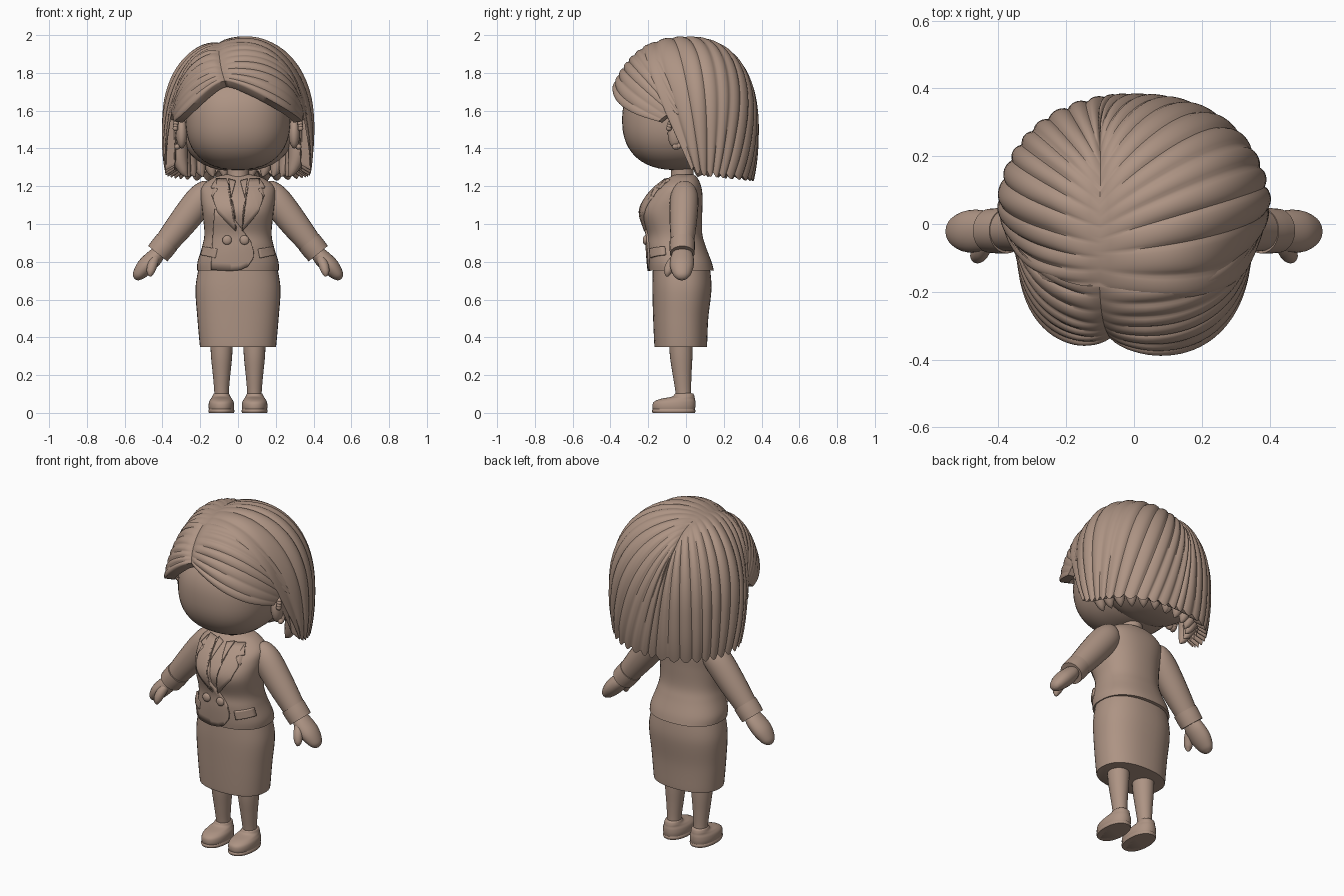
import bpy, bmesh, math
from mathutils import Vector as V

if "Cube" in bpy.data.objects:
    bpy.data.objects.remove(bpy.data.objects["Cube"])

clay = bpy.data.materials.new("clay_brown")
clay.diffuse_color = (0.42, 0.295, 0.23, 1)
clay.use_nodes = True
clay.node_tree.nodes["Principled BSDF"].inputs["Base Color"].default_value = clay.diffuse_color


def finish(name, bm, angle=40, thick=0):
    bmesh.ops.remove_doubles(bm, verts=bm.verts, dist=1e-5)
    bmesh.ops.recalc_face_normals(bm, faces=bm.faces)
    for f in bm.faces:
        f.smooth = True
    me = bpy.data.meshes.new(name)
    bm.to_mesh(me)
    bm.free()
    me.set_sharp_from_angle(angle=math.radians(angle))
    me.materials.append(clay)
    ob = bpy.data.objects.new(name, me)
    bpy.context.collection.objects.link(ob)
    if thick:
        m = ob.modifiers.new("thickness", 'SOLIDIFY')
        m.thickness, m.offset = thick, 0
    return ob


def smooth_rows(rows, n=6):
    """Catmull-Rom rows of numbers into a denser list."""
    out = []
    for i in range(len(rows) - 1):
        a, b, c, d = rows[max(i - 1, 0)], rows[i], rows[i + 1], rows[min(i + 2, len(rows) - 1)]
        for k in range(n):
            t = k / n
            out.append([0.5 * (2 * q + (r - p) * t + (2 * p - 5 * q + 4 * r - s) * t * t
                               + (3 * q - p - 3 * r + s) * t ** 3) for p, q, r, s in zip(a, b, c, d)])
    return out + [list(rows[-1])]


def spow(v, e):
    return math.copysign(abs(v) ** e, v)


def skin(name, rings, angle=40):
    bm = bmesh.new()
    vr = [[bm.verts.new(p) for p in r] for r in rings]
    n = len(vr[0])
    for a, b in zip(vr, vr[1:]):
        for i in range(n):
            bm.faces.new((a[i], a[(i + 1) % n], b[(i + 1) % n], b[i]))
    bm.faces.new(vr[0])
    bm.faces.new(vr[-1])
    return finish(name, bm, angle)


def loft(name, rows, cx=0, p=2.3, n=40):
    """Stacked rounded sections: z, half width, front y, back y."""
    rings = []
    for z, w, f, b in smooth_rows(rows):
        rings.append([(cx + w * spow(math.cos(a), 2 / p),
                       (f + b) / 2 + (b - f) / 2 * spow(math.sin(a), 2 / p), z)
                      for a in (2 * math.pi * i / n for i in range(n))])
    return skin(name, rings)


def tube(name, rows, flat=1.0, n=24, steps=6):
    """Limb along a path: x, y, z, radius; flat scales the depth."""
    pts = smooth_rows(rows, steps)
    rings = []
    for i, q in enumerate(pts):
        d = V(pts[min(i + 1, len(pts) - 1)][:3]) - V(pts[max(i - 1, 0)][:3])
        side = d.cross(V((0, 1, 0))).normalized()
        depth = side.cross(d).normalized()
        r = max(q[3], 0.002)
        rings.append([V(q[:3]) + side * r * math.cos(a) + depth * r * flat * math.sin(a)
                      for a in (2 * math.pi * k / n for k in range(n))])
    return skin(name, rings)


def blob(name, c, size, p=2.0, seg=40):
    bm = bmesh.new()
    bmesh.ops.create_uvsphere(bm, u_segments=seg, v_segments=seg // 2, radius=1)
    for v in bm.verts:
        d = v.co.normalized()
        r = sum(abs(k) ** p for k in d) ** (-1 / p)
        v.co = V([c[i] + d[i] * r * size[i] for i in range(3)])
    return finish(name, bm, 60)


# Jacket and skirt
jacket = [(.755, .216, -.195, .147), (.80, .214, -.2, .135), (.88, .19, -.205, .105), (.95, .178, -.205, .086),
          (1.06, .188, -.238, .086), (1.14, .197, -.205, .088), (1.2, .19, -.15, .08),
          (1.245, .13, -.09, .06), (1.262, .07, -.06, .04)]
loft("jacket", jacket)
loft("skirt", [(.35, .2, -.165, .11), (.365, .203, -.168, .112), (.5, .215, -.174, .118),
               (.66, .225, -.178, .135), (.78, .205, -.175, .125)])
loft("neck", [(1.2, .07, -.09, .05), (1.26, .058, -.08, .04), (1.36, .06, -.08, .04)], p=2)
dense = smooth_rows(jacket)


def jacket_front(x, z):
    z = min(max(z, dense[0][0]), dense[-1][0])
    for a, b in zip(dense, dense[1:]):
        if a[0] <= z <= b[0]:
            t = (z - a[0]) / (b[0] - a[0])
            w, f, k = [a[i] + (b[i] - a[i]) * t for i in (1, 2, 3)]
            u = min(abs(x) / w, .97)
            return (f + k) / 2 - (k - f) / 2 * (1 - u ** 2.3) ** (1 / 2.3)


def patch(name, pts, thick=.02, lift=0):
    """Cloth panel laid on the jacket front, outlined in x and z."""
    bm = bmesh.new()
    bm.faces.new([bm.verts.new((x, 0, z)) for x, z in pts])
    bmesh.ops.triangulate(bm, faces=bm.faces)
    for _ in range(3):
        bmesh.ops.subdivide_edges(bm, edges=bm.edges, cuts=1, use_grid_fill=True)
    for v in bm.verts:
        v.co.y = jacket_front(v.co.x, v.co.z) - lift
    finish(name, bm, 40, thick)


# Overlapping front panel, lapels, collar, pocket flaps and buttons
patch("front_panel", [(-.14, .758), (-.04, .752), (.01, .757), (.05, .775), (.078, .815), (.082, .85), (.07, .9),
                      (.02, .975), (-.06, 1.08), (-.12, 1.08)], .018)
for s, side in ((1, "left"), (-1, "right")):
    low = .022 if s > 0 else -.012
    patch(side + "_lapel", [(s * x, z) for x, z in (
        (.06, 1.232), (.112, 1.234), (.14, 1.19), (.102, 1.178), (.133, 1.14), (.105, 1.06),
        (low * s, .965), (.035, 1.1))], .022, .003)
    patch(side + "_shirt_collar", [(s * x, z) for x, z in ((.012, 1.225), (.05, 1.235), (.036, 1.14))], .014)
    patch(side + "_pocket_flap", [(s * x, z) for x, z in (
        (.105, .868), (.18, .88), (.192, .835), (.115, .82))], .022)
    bx = -.012 + s * .046
    blob(side + "_button", (bx, jacket_front(bx, .915) - .014, .915), (.025, .013, .025), seg=20)

for s, side in ((1, "left"), (-1, "right")):
    # Arms
    tube(side + "_sleeve", [(s * .14, -.005, 1.18, .05), (s * .165, -.007, 1.165, .07), (s * .21, -.01, 1.115, .08),
                            (s * .3, -.015, 1.0, .075), (s * .405, -.02, .868, .06)], .95)
    tube(side + "_cuff", [(s * .375, -.02, .905, .067), (s * .4, -.02, .874, .067), (s * .425, -.02, .843, .065)], 1)
    tube(side + "_hand", [(s * .41, -.02, .86, .035), (s * .445, -.02, .82, .045), (s * .49, -.022, .775, .046),
                          (s * .525, -.022, .733, .034), (s * .539, -.022, .712, .018), (s * .543, -.022, .706, .002)], 1.35)
    tube(side + "_thumb", [(s * .435, -.05, .825, .022), (s * .452, -.08, .785, .026), (s * .462, -.095, .75, .022),
                           (s * .465, -.1, .727, .01), (s * .466, -.101, .722, .002)])
    # Legs and shoes
    loft(side + "_leg", [(.06, .038, -.05, .03), (.12, .039, -.057, .027), (.2, .046, -.07, .029),
                         (.3, .056, -.085, .034), (.4, .06, -.09, .035)], s * .087, 2, 24)
    loft(side + "_shoe", [(0, .056, -.16, .035), (.012, .064, -.173, .045), (.035, .068, -.178, .05),
                          (.058, .065, -.17, .05), (.074, .056, -.135, .047), (.086, .048, -.075, .045),
                          (.1, .042, -.06, .04), (.104, .036, -.05, .03)], s * .088, 2.2, 32)
    loft(side + "_sole", [(0, .066, -.176, .047), (.01, .069, -.18, .05), (.02, .066, -.176, .047)], s * .088, 2.2, 32)
    # Ears with a raised rim
    blob(side + "_ear", (s * .298, -.055, 1.48), (.03, .042, .08), seg=24)
    rim = []
    for k in range(13):
        a = math.radians(-100 + 22 * k)
        rim.append((s * (.32 - .012 * math.cos(a)), -.052 + .04 * math.cos(a), 1.485 + .077 * math.sin(a), .015))
    bm = bmesh.new()
    for x, y, z, r in smooth_rows(rim, 2):
        bmesh.ops.create_icosphere(bm, subdivisions=2, radius=r)
        bmesh.ops.translate(bm, verts=bm.verts[-42:], vec=(x, y, z))
    finish(side + "_ear_rim", bm, 60)

# Head
blob("head", (0, -.05, 1.55), (.277, .288, .264), 2.35, 56)
blob("inner_hair", (0, .13, 1.53), (.30, .21, .25), 2.4)

# Hair: strands fall from the parting to the hem on each side
C = V((0, 0, 1.5))


def shell(d, lift):
    d = d.normalized()
    b = .372 if d.y > 0 else .405
    c = .487 if d.z > 0 else .62
    r = (abs(d.x / .395) ** 2.3 + abs(d.y / b) ** 2.3 + abs(d.z / c) ** 2.3) ** (-1 / 2.3)
    p = d * (r + lift)
    k = min(max((.08 - p.y) / .2, 0), 1)
    p.x *= 1 - .12 * k * k * (3 - 2 * k)
    return C + p


def along(pts, u):
    f = u * (len(pts) - 1)
    i = min(int(f), len(pts) - 2)
    return V(pts[i]).lerp(V(pts[i + 1]), f - i)


part = smooth_rows([(-.09, -.38, 1.79), (-.115, -.33, 1.87), (-.12, -.15, 1.95), (-.11, 0, 1.98),
                    (-.1, .15, 1.94), (-.1, .27, 1.83)])
fringe_hem = smooth_rows([(.315, -.12, 1.535), (.33, -.06, 1.575), (.36, -.005, 1.55)])
bob_hem = smooth_rows([(.375, .02, 1.30), (.375, .08, 1.262), (.355, .17, 1.245), (.28, .27, 1.235),
                       (.15, .34, 1.228), (0, .36, 1.228)])
NU, NT, STRANDS, SPLIT = 160, 30, 19, .36
bm = bmesh.new()
for s in (1, -1):
    outer, inner = [], []
    for i in range(NU + 1):
        u = i / NU
        d0 = (along(part, u) - C).normalized()
        front = u < SPLIT
        q = along(fringe_hem, u / SPLIT) if front else along(bob_hem, (u - SPLIT) / (1 - SPLIT))
        wave = abs(math.sin(math.pi * STRANDS * (u + .012 * math.sin(19 * u + s) * math.sin(math.pi * u))))
        if not front:
            q.z += .025 * (1 - wave)
        d1 = (V((s * q.x, q.y, q.z)) - C).normalized()
        rows = [], []
        for j in range(NT + 1):
            t = j / NT
            d = d0.slerp(d1, t)
            sag = math.sin(math.pi * t) * max(0, 1 - u / SPLIT) ** 2
            d.z -= .17 * sag
            fade = min(1, t * 5) * ((1 - .85 * t) if front else 1)
            ridge = .014 * (wave ** .6 - .6) * fade
            lift = ridge - .025 * math.exp(-t / .07) + .008 + .012 * sag
            rows[0].append(bm.verts.new(shell(d, lift)))
            rows[1].append(bm.verts.new(shell(d, lift - .055)))
        outer.append(rows[0])
        inner.append(rows[1])
    for g in (outer, inner):
        for a, b in zip(g, g[1:]):
            for j in range(NT):
                bm.faces.new((a[j], a[j + 1], b[j + 1], b[j]))
    for i in range(NU):
        bm.faces.new((outer[i][NT], inner[i][NT], inner[i + 1][NT], outer[i + 1][NT]))
    for j in range(NT):
        bm.faces.new((outer[0][j], inner[0][j], inner[0][j + 1], outer[0][j + 1]))
finish("bob_hair", bm, 40)

# Inner hair tips around the nape
for s in (1, -1):
    for k in range(7):
        a = math.radians(5 + 14 * k)
        x, y = s * .32 * math.cos(a), .05 + .24 * math.sin(a)
        tube("inner_hair_tip", [(x, y, 1.46, .05), (x * .98, y, 1.36, .045), (x * .9, y * .95, 1.28, .025),
                                (x * .84, y * .9, 1.25, .002)], 1, 12, 4)
